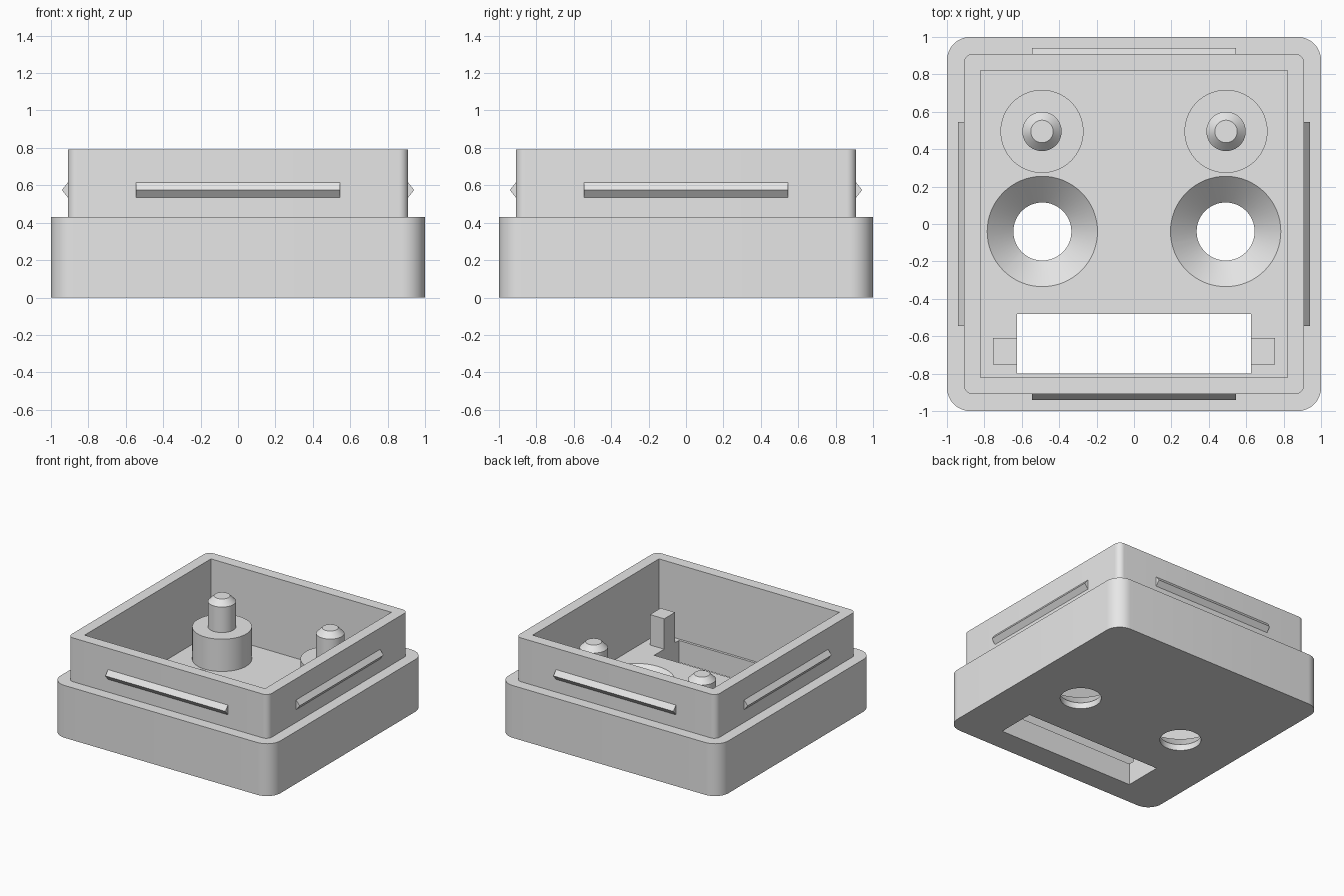
import bpy, bmesh, math
from mathutils import Matrix

if "Cube" in bpy.data.objects:
    bpy.data.objects.remove(bpy.data.objects["Cube"])

grey = bpy.data.materials.new("light grey")
grey.diffuse_color = (0.8, 0.8, 0.8, 1)
grey.use_nodes = True
grey.node_tree.nodes["Principled BSDF"].inputs["Base Color"].default_value = grey.diffuse_color


def finish(name, bm):
    bmesh.ops.recalc_face_normals(bm, faces=bm.faces)
    mesh = bpy.data.meshes.new(name)
    bm.to_mesh(mesh)
    bm.free()
    mesh.materials.append(grey)
    obj = bpy.data.objects.new(name, mesh)
    bpy.context.collection.objects.link(obj)
    return obj


def box(name, x0, x1, y0, y1, z0, z1, radius=0):
    """Box, optionally with rounded vertical edges."""
    bm = bmesh.new()
    bmesh.ops.create_cube(bm, size=1)
    for v in bm.verts:
        v.co = (x1 if v.co.x > 0 else x0, y1 if v.co.y > 0 else y0,
                z1 if v.co.z > 0 else z0)
    if radius:
        upright = [e for e in bm.edges
                   if abs(e.verts[0].co.z - e.verts[1].co.z) > 0.01]
        bmesh.ops.bevel(bm, geom=upright, offset=radius, segments=10,
                        profile=0.5, affect='EDGES')
    return finish(name, bm)


def lathe(name, x, y, profile, n=64):
    """Closed solid turned from (radius, z) points, bottom to top."""
    bm = bmesh.new()
    rings = [[bm.verts.new((x + r * math.cos(2 * math.pi * i / n),
                            y + r * math.sin(2 * math.pi * i / n), z))
              for i in range(n)] for r, z in profile]
    for a, b in zip(rings, rings[1:]):
        for i in range(n):
            j = (i + 1) % n
            bm.faces.new((a[i], a[j], b[j], b[i]))
    bm.faces.new(rings[0])
    bm.faces.new(rings[-1])
    return finish(name, bm)


def combine(target, tool, operation):
    mod = target.modifiers.new("cut", 'BOOLEAN')
    mod.operation = operation
    mod.solver = 'EXACT'
    mod.object = tool
    bpy.context.view_layer.objects.active = target
    bpy.ops.object.modifier_apply(modifier=mod.name)
    bpy.data.objects.remove(tool, do_unlink=True)


def smooth(obj):
    bpy.ops.object.select_all(action='DESELECT')
    obj.select_set(True)
    bpy.context.view_layer.objects.active = obj
    bpy.ops.object.shade_smooth_by_angle(angle=math.radians(25))


FLOOR = 0.18

# Tray: wide lower body, narrower upper wall, square cavity
tray = box("tray", -1, 1, -1, 1, 0, 0.43, 0.125)
combine(tray, box("upper_wall", -0.91, 0.91, -0.91, 0.91, 0.1, 0.79, 0.05), 'UNION')
combine(tray, box("cavity", -0.82, 0.82, -0.82, 0.82, FLOOR, 1), 'DIFFERENCE')

# Slot and two countersunk holes through the floor
combine(tray, box("slot", -0.625, 0.625, -0.80, -0.48, -0.1, 0.3), 'DIFFERENCE')
for x in (-0.49, 0.49):
    hole = lathe("hole", x, -0.04, [(0.155, -0.1), (0.155, 0.05),
                                    (0.295, FLOOR), (0.317, FLOOR + 0.02)])
    combine(tray, hole, 'DIFFERENCE')
smooth(tray)

for side, s in (("left", -1), ("right", 1)):
    # Stepped peg with chamfered tip
    peg = lathe(side + "_peg", s * 0.492, 0.495,
                [(0.222, FLOOR - 0.02), (0.222, 0.445), (0.105, 0.445),
                 (0.105, 0.655), (0.06, 0.70)])
    smooth(peg)
    # Square post beside the slot
    xs = sorted((s * 0.625, s * 0.755))
    box(side + "_post", xs[0], xs[1], -0.75, -0.61, FLOOR - 0.02, 0.43)

# Triangular snap ridges on the four sides of the upper wall
for k, side in enumerate(("front", "right", "back", "left")):
    bm = bmesh.new()
    profile = [(-0.90, 0.525), (-0.91, 0.535), (-0.942, 0.575),
               (-0.91, 0.615), (-0.90, 0.625)]
    ends = [[bm.verts.new((x, y, z)) for y, z in profile] for x in (-0.545, 0.545)]
    for end in ends:
        bm.faces.new(end)
    for i in range(5):
        j = (i + 1) % 5
        bm.faces.new((ends[0][i], ends[0][j], ends[1][j], ends[1][i]))
    bmesh.ops.rotate(bm, verts=bm.verts, matrix=Matrix.Rotation(k * math.pi / 2, 3, 'Z'))
    finish(side + "_snap_ridge", bm)
